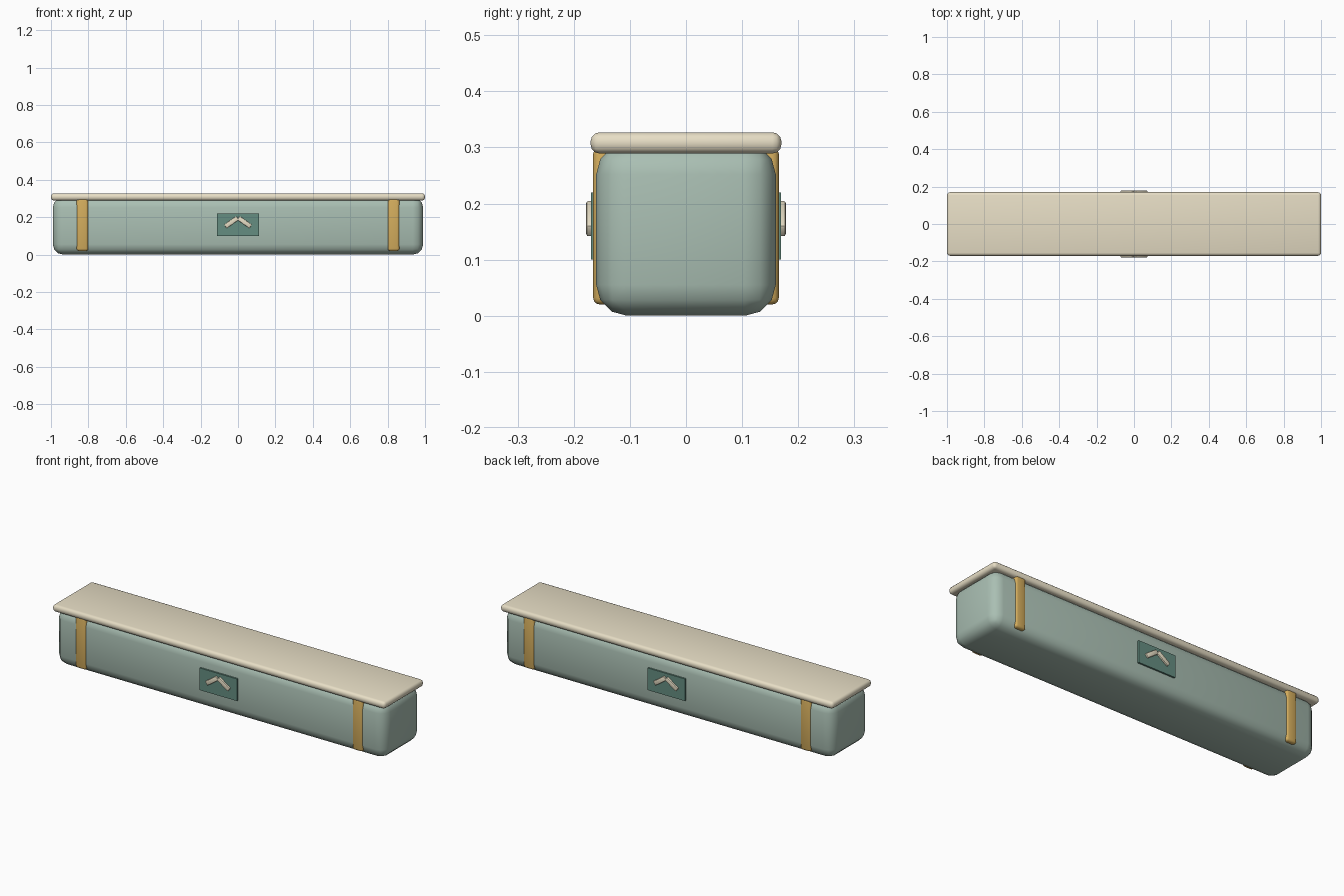
import bpy, math

if "Cube" in bpy.data.objects:
    bpy.data.objects.remove(bpy.data.objects["Cube"])


def material(name, rgb):
    m = bpy.data.materials.new(name)
    m.diffuse_color = (*rgb, 1)
    m.use_nodes = True
    m.node_tree.nodes["Principled BSDF"].inputs["Base Color"].default_value = m.diffuse_color
    return m


GREEN = material("sage", (0.40, 0.52, 0.45))
CREAM = material("cream", (0.80, 0.73, 0.56))
GOLD = material("gold", (0.66, 0.42, 0.11))
TEAL = material("teal", (0.13, 0.27, 0.22))


def rounded_box(name, center, size, mat, bevel=0, segments=3, tilt=0):
    bpy.ops.mesh.primitive_cube_add(size=1, location=center)
    ob = bpy.context.object
    ob.name = name
    ob.scale = size
    bpy.ops.object.transform_apply(location=False, rotation=False, scale=True)
    ob.rotation_euler.y = tilt
    ob.data.materials.append(mat)
    if bevel:
        mod = ob.modifiers.new("rounding", "BEVEL")
        mod.width = bevel
        mod.segments = segments
        bpy.ops.object.modifier_apply(modifier=mod.name)
        bpy.ops.object.shade_smooth_by_angle(angle=math.radians(40))
    return ob


# Long chest body and overhanging lid
rounded_box("body", (0, 0, 0.1535), (1.98, 0.32, 0.307), GREEN, 0.055)
rounded_box("lid", (0, 0, 0.308), (2.0, 0.34, 0.038), CREAM, 0.016)

for side, s in (("front", -1), ("back", 1)):
    # Straps near both ends
    for end, x in (("left", -0.832), ("right", 0.832)):
        rounded_box(f"{side}_{end}_strap", (x, s * 0.1455, 0.16),
                    (0.062, 0.04, 0.28), GOLD, 0.012)
    # Badge plate with a raised chevron
    rounded_box(f"{side}_plate", (0, s * 0.161, 0.16), (0.224, 0.016, 0.12), TEAL)
    for end, x in (("left", -1), ("right", 1)):
        rounded_box(f"{side}_{end}_chevron_bar", (x * 0.035, s * 0.169, 0.173),
                    (0.08, 0.018, 0.024), CREAM, 0.004, 2, x * math.radians(35))
